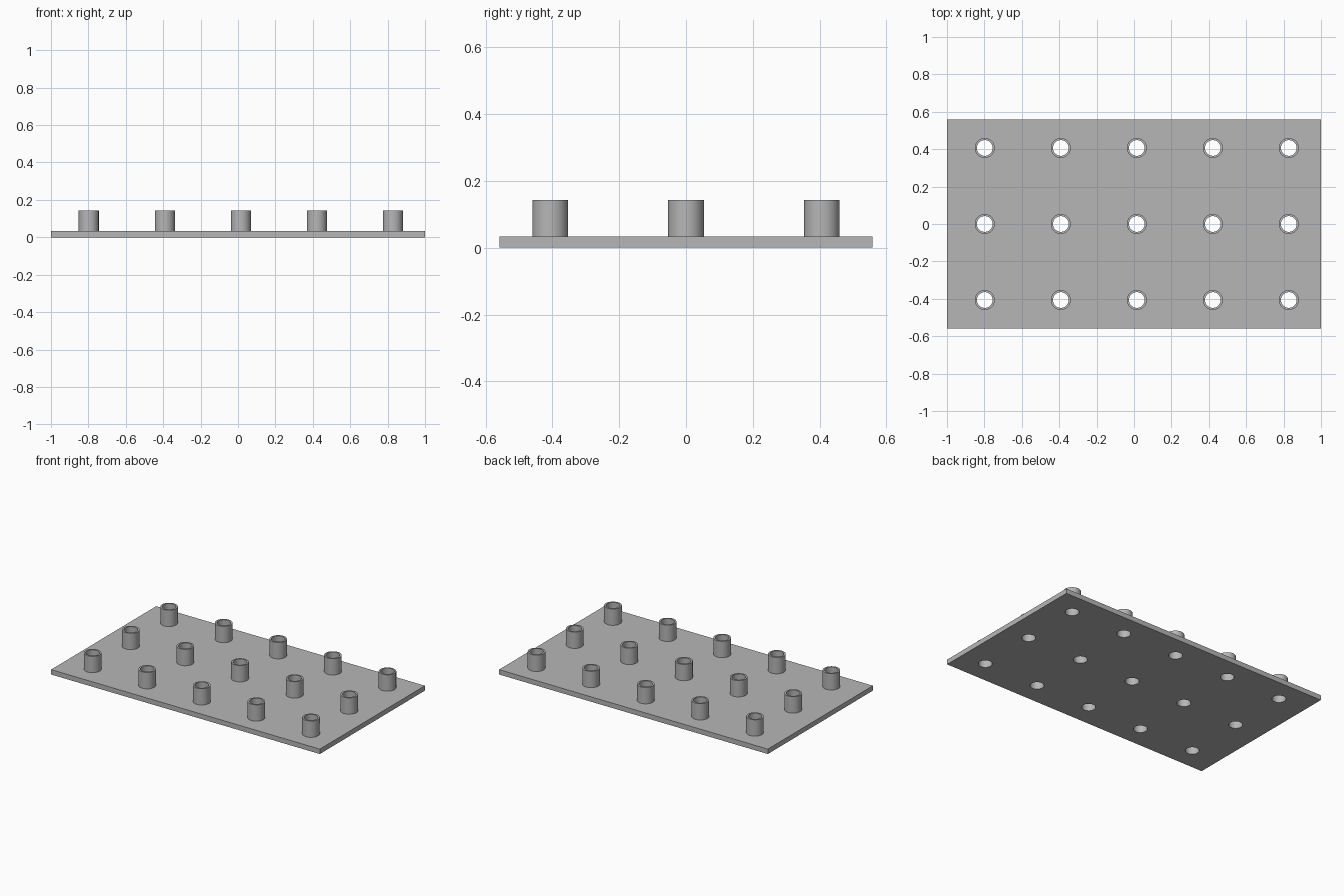
import bpy
import bmesh
import math
from mathutils import Matrix

LENGTH, WIDTH, THICK, TOP = 2.0, 1.117, 0.033, 0.143
OUTER, INNER, SEGMENTS = 0.0535, 0.042, 48
SPACING, SHIFT_X = 0.4065, 0.015

cube = bpy.data.objects.get("Cube")
if cube:
    bpy.data.objects.remove(cube, do_unlink=True)

grey = bpy.data.materials.new("plain grey")
grey.use_nodes = True
colour = (0.47, 0.47, 0.47, 1)
grey.diffuse_color = colour
grey.node_tree.nodes["Principled BSDF"].inputs["Base Color"].default_value = colour


def make_object(name, bm):
    bmesh.ops.recalc_face_normals(bm, faces=bm.faces)
    mesh = bpy.data.meshes.new(name)
    bm.to_mesh(mesh)
    bm.free()
    mesh.materials.append(grey)
    obj = bpy.data.objects.new(name, mesh)
    bpy.context.collection.objects.link(obj)
    return obj


def select_only(obj):
    bpy.ops.object.select_all(action='DESELECT')
    obj.select_set(True)
    bpy.context.view_layer.objects.active = obj


def smooth(obj):
    select_only(obj)
    bpy.ops.object.shade_smooth_by_angle(angle=math.radians(30))


centres = [(SHIFT_X + i * SPACING, j * SPACING)
           for j in (-1, 0, 1) for i in (-2, -1, 0, 1, 2)]

# Flat base plate
bm = bmesh.new()
bmesh.ops.create_cube(bm, size=1, matrix=Matrix.Translation((0, 0, THICK / 2))
                      @ Matrix.Diagonal((LENGTH, WIDTH, THICK, 1)))
plate = make_object("base_plate", bm)

# Holes drilled through the plate
bm = bmesh.new()
for x, y in centres:
    bmesh.ops.create_cone(bm, cap_ends=True, segments=SEGMENTS, radius1=INNER,
                          radius2=INNER, depth=THICK * 3,
                          matrix=Matrix.Translation((x, y, THICK / 2)))
drill = make_object("hole_cutter", bm)
drill.hide_render = True
cut = plate.modifiers.new("holes", 'BOOLEAN')
cut.operation = 'DIFFERENCE'
cut.solver = 'EXACT'
cut.object = drill
select_only(plate)
bpy.ops.object.modifier_apply(modifier=cut.name)
bpy.data.objects.remove(drill, do_unlink=True)
smooth(plate)

# Hollow tube: a wall section turned about the vertical axis
bm = bmesh.new()
section = [(INNER, THICK), (OUTER, THICK), (OUTER, TOP), (INNER, TOP)]
verts = [bm.verts.new((r, 0, z)) for r, z in section]
edges = [bm.edges.new((verts[k - 1], verts[k])) for k in range(len(verts))]
bmesh.ops.spin(bm, geom=verts + edges, cent=(0, 0, 0), axis=(0, 0, 1),
               angle=math.tau, steps=SEGMENTS, use_merge=True)
bmesh.ops.remove_doubles(bm, verts=bm.verts, dist=0.0001)
tube = make_object("tube_1", bm)
smooth(tube)

# Grid of identical tubes
tube.location = (*centres[0], 0)
for n, (x, y) in enumerate(centres[1:], start=2):
    copy = tube.copy()
    copy.name = f"tube_{n}"
    copy.location = (x, y, 0)
    bpy.context.collection.objects.link(copy)
